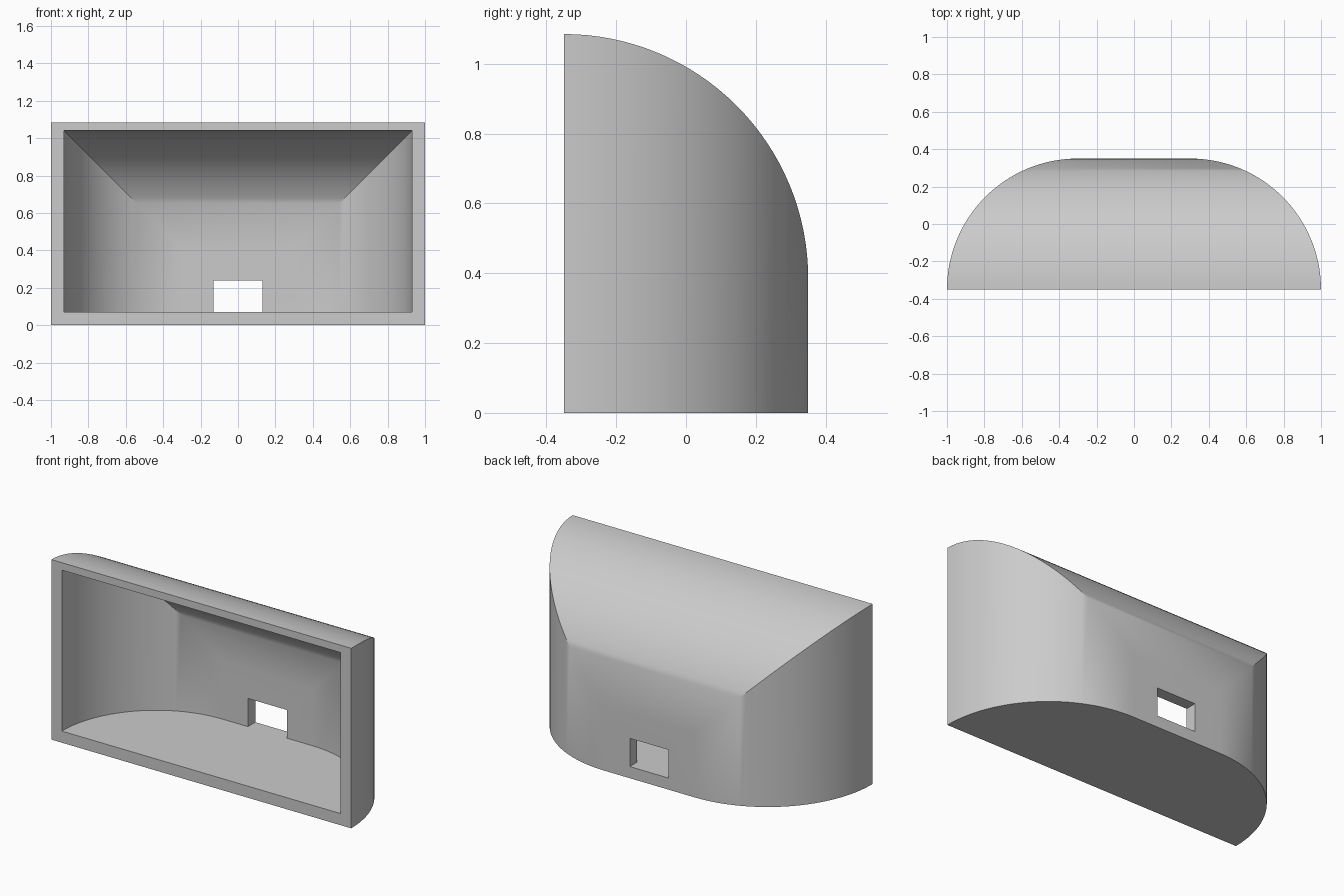
import bpy, bmesh
from math import sin, cos, pi

cube = bpy.data.objects.get("Cube")
if cube:
    bpy.data.objects.remove(cube, do_unlink=True)

FRONT = -0.35    # y of the open side
CENTRE = 0.3     # x where the plan curve starts
SEGMENTS = 32

grey = bpy.data.materials.new("plain grey")
grey.use_nodes = True
colour = (0.6, 0.6, 0.6, 1)
grey.diffuse_color = colour
grey.node_tree.nodes["Principled BSDF"].inputs["Base Color"].default_value = colour

bm = bmesh.new()


def ring(x, y, bottom, top):
    """Upright rectangle of four vertices."""
    corners = ((-x, bottom), (x, bottom), (x, top), (-x, top))
    return [bm.verts.new((cx, y, cz)) for cx, cz in corners]


def shell(radius, bottom, spring):
    """Rings from the open front to the flat back, along a quarter circle."""
    rings = []
    for i in range(SEGMENTS + 1):
        t = pi / 2 * i / SEGMENTS
        reach = radius * cos(t)
        rings.append(ring(CENTRE + reach, FRONT + radius * sin(t), bottom, spring + reach))
    return rings


# Outer skin, doorway through the back wall, then inner skin back to the front
outer = shell(0.7, 0, 0.385)
inner = shell(0.63, 0.07, 0.41)
doorway = [ring(0.13, y, 0.07, 0.24) for y in (0.35, 0.28)]
chain = outer + doorway + inner[::-1]

for a, b in zip(chain, chain[1:] + chain[:1]):
    for i in range(4):
        j = (i + 1) % 4
        # The doorway sill is level with the floor, so no strip is needed there
        if a is doorway[1] and i == 0:
            continue
        bm.faces.new((a[i], a[j], b[j], b[i]))

bmesh.ops.recalc_face_normals(bm, faces=bm.faces)
mesh = bpy.data.meshes.new("curved_shelter")
bm.to_mesh(mesh)
bm.free()
mesh.materials.append(grey)

shelter = bpy.data.objects.new("curved_shelter", mesh)
bpy.context.collection.objects.link(shelter)
bpy.ops.object.select_all(action="DESELECT")
shelter.select_set(True)
bpy.context.view_layer.objects.active = shelter
bpy.ops.object.shade_smooth_by_angle(angle=pi / 6)
